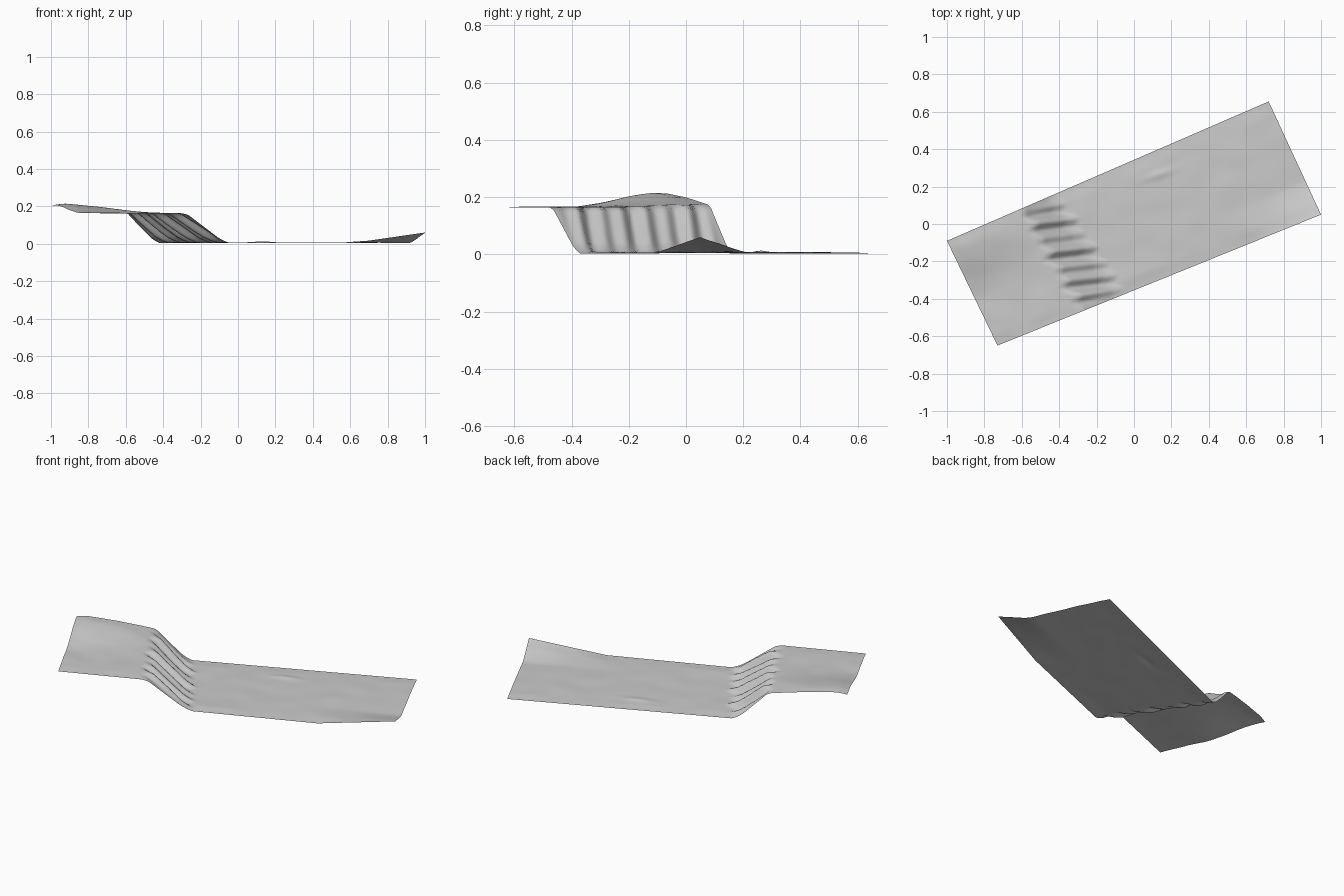
import bpy, bmesh, math
from mathutils import Vector, noise

cube = bpy.data.objects.get("Cube")
if cube:
    bpy.data.objects.remove(cube)

# Corners of the ground patch
UPPER_BACK = Vector((-1.0, -0.09))
UPPER_FRONT = Vector((-0.73, -0.65))
LOWER_FRONT = Vector((1.0, 0.05))
LOWER_BACK = Vector((0.72, 0.655))
LENGTH_STEPS, WIDTH_STEPS = 150, 56
PLATEAU = 0.163


def clamp(v):
    return max(0.0, min(1.0, v))


def smooth(a, b, v):
    k = clamp((v - a) / (b - a))
    return k * k * (3 - 2 * k)


def profile(points, v):
    """Piecewise linear height curve."""
    for (a, za), (b, zb) in zip(points, points[1:]):
        if v <= b:
            return za + (zb - za) * clamp((v - a) / (b - a))
    return points[-1][1]


RAMP = [(0, 1), (0.12, 0.95), (0.45, 0.55), (0.75, 0.19), (0.9, 0.07), (1, 0.02)]
RIDGE = [(0, 0.042), (0.03, 0.05), (0.12, 0.036), (0.18, 0.022), (0.25, 0.004), (0.3, 0)]


def height(s, t):
    # Ramp between plateau and low ground, with diagonal folds
    top = 0.25 - 0.025 * t
    foot = 0.40 - 0.06 * t
    inside = smooth(0, 0.12, t) * smooth(0, 0.12, 1 - t)
    wave = math.sin(46 * t + 40 * s) + 0.6 * math.sin(27 * t + 25 * s + 1)
    k = (s - top) / (foot - top) + 0.075 * wave * inside
    z = PLATEAU * profile(RAMP, k)
    # Raised ridge along the back of the plateau
    z += profile(RIDGE, s) * smooth(0.42, 0.95, t)
    # Lifted low front corner
    z += 0.057 * clamp((s - 0.77) / 0.23) * clamp(1 - t / 0.3) ** 1.4
    # Gentle unevenness and a small crease on the low ground
    z += 0.003 * (1 + noise.noise(Vector((s * 14, t * 5, 0)))) * inside
    crease = 0.79 - 0.03 * math.sin(9 * s)
    z += 0.006 * math.exp(-((t - crease) / 0.03) ** 2 - ((s - 0.63) / 0.045) ** 2)
    return max(z, 0)


# Ground sheet
bm = bmesh.new()
rows = []
for i in range(LENGTH_STEPS + 1):
    s = i / LENGTH_STEPS
    front = UPPER_FRONT.lerp(LOWER_FRONT, s)
    back = UPPER_BACK.lerp(LOWER_BACK, s)
    row = []
    for j in range(WIDTH_STEPS + 1):
        t = j / WIDTH_STEPS
        p = front.lerp(back, t)
        row.append(bm.verts.new((p.x, p.y, height(s, t))))
    rows.append(row)
for a, b in zip(rows, rows[1:]):
    for j in range(WIDTH_STEPS):
        face = bm.faces.new((a[j], b[j], b[j + 1], a[j + 1]))
        face.smooth = True
mesh = bpy.data.meshes.new("ground_sheet")
bm.to_mesh(mesh)
bm.free()
ground = bpy.data.objects.new("ground_sheet", mesh)
bpy.context.collection.objects.link(ground)

# Single grey material
grey = bpy.data.materials.new("light_grey")
grey.use_nodes = True
colour = (0.6, 0.6, 0.6, 1)
grey.diffuse_color = colour
grey.node_tree.nodes["Principled BSDF"].inputs["Base Color"].default_value = colour
mesh.materials.append(grey)
